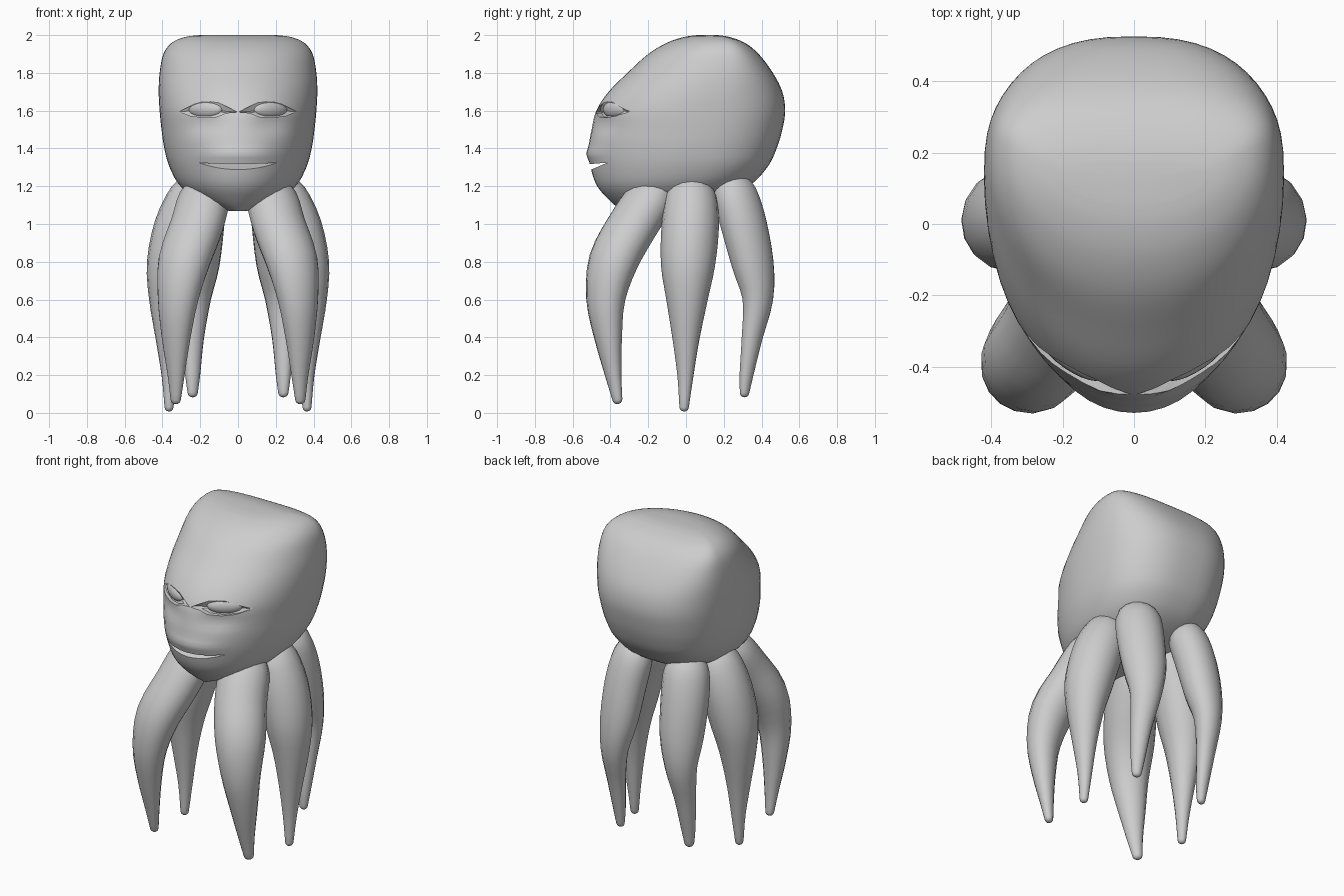
import bpy, bmesh, math
from mathutils import Vector

if "Cube" in bpy.data.objects:
    bpy.data.objects.remove(bpy.data.objects["Cube"])

grey = bpy.data.materials.new("plain grey")
grey.diffuse_color = (0.61, 0.61, 0.61, 1)
grey.use_nodes = True
grey.node_tree.nodes["Principled BSDF"].inputs["Base Color"].default_value = grey.diffuse_color


def smooth(ob, angle=40):
    bpy.ops.object.select_all(action='DESELECT')
    ob.select_set(True)
    bpy.context.view_layer.objects.active = ob
    bpy.ops.object.shade_smooth_by_angle(angle=math.radians(angle))


def finish(name, bm, angle=40):
    bmesh.ops.recalc_face_normals(bm, faces=bm.faces)
    mesh = bpy.data.meshes.new(name)
    bm.to_mesh(mesh)
    bm.free()
    mesh.materials.append(grey)
    ob = bpy.data.objects.new(name, mesh)
    bpy.context.collection.objects.link(ob)
    smooth(ob, angle)
    return ob


def spline(rows, steps):
    """Catmull-Rom interpolation of every column in a table."""
    out = []
    n = len(rows)
    for i in range(n - 1):
        a, b, c, d = (rows[max(i - 1, 0)], rows[i], rows[i + 1], rows[min(i + 2, n - 1)])
        for k in range(steps):
            t = k / steps
            out.append([0.5 * (2 * q + (r - p) * t + (2 * p - 5 * q + 4 * r - s) * t * t
                               + (3 * q - p - 3 * r + s) * t ** 3)
                        for p, q, r, s in zip(a, b, c, d)])
    out.append(list(rows[-1]))
    return out


def loft(rings):
    """Skin closed rings of points and cap both ends."""
    bm = bmesh.new()
    loops = [[bm.verts.new(p) for p in ring] for ring in rings]
    n = len(loops[0])
    for lo, hi in zip(loops, loops[1:]):
        for i in range(n):
            j = (i + 1) % n
            bm.faces.new((lo[i], lo[j], hi[j], hi[i]))
    for ring in (loops[0], loops[-1]):
        centre = bm.verts.new(sum((v.co for v in ring), Vector()) / n)
        for i in range(n):
            bm.faces.new((ring[i], ring[(i + 1) % n], centre))
    return bm


def spow(v, e):
    return math.copysign(abs(v) ** e, v)


# Head: height, front y, back y, half width, front squareness, back squareness,
# and how far back the widest point lies
levels = [
    (1.07, -0.34, -0.14, 0.05, 2.0, 2.2, 0.55),
    (1.12, -0.40, 0.14, 0.20, 2.0, 2.3, 0.55),
    (1.20, -0.47, 0.33, 0.305, 2.0, 2.4, 0.56),
    (1.30, -0.505, 0.43, 0.362, 2.0, 2.5, 0.58),
    (1.40, -0.515, 0.48, 0.39, 2.0, 2.5, 0.58),
    (1.50, -0.50, 0.51, 0.405, 2.05, 2.5, 0.58),
    (1.60, -0.475, 0.525, 0.415, 2.1, 2.5, 0.58),
    (1.70, -0.41, 0.51, 0.42, 2.05, 2.5, 0.59),
    (1.80, -0.31, 0.46, 0.415, 2.0, 2.7, 0.61),
    (1.90, -0.20, 0.385, 0.395, 2.0, 3.0, 0.65),
    (1.96, -0.10, 0.31, 0.35, 2.0, 3.3, 0.70),
    (1.99, -0.01, 0.23, 0.28, 2.0, 3.5, 0.74),
    (2.00, 0.06, 0.17, 0.20, 2.0, 3.5, 0.75),
]
SEG = 56
rings = []
for z, front, back, half, sq_front, sq_back, widest in spline(levels, 4):
    mid = front + (back - front) * widest
    ring = []
    for i in range(SEG):
        a = 2 * math.pi * i / SEG
        c, s = math.cos(a), math.sin(a)
        e = 2 / (sq_front if s < 0 else sq_back)
        x = half * spow(c, e)
        y = mid + spow(s, e) * ((mid - front) if s < 0 else (back - mid))
        # full upper lip, and a hollow beneath the brow
        if s < 0:
            y -= 0.014 * math.exp(-((z - 1.37) / 0.03) ** 2 - (x / 0.19) ** 4)
            y += 0.02 * math.exp(-((z - 1.53) / 0.05) ** 2 - ((abs(x) - 0.17) / 0.09) ** 2)
        ring.append((x, y, z))
    rings.append(ring)
head = finish("head", loft(rings))


def cut(cutter):
    cutter.hide_render = True
    mod = head.modifiers.new("cut", 'BOOLEAN')
    mod.operation = 'DIFFERENCE'
    mod.solver = 'EXACT'
    mod.object = cutter
    bpy.ops.object.select_all(action='DESELECT')
    head.select_set(True)
    bpy.context.view_layer.objects.active = head
    bpy.ops.object.modifier_apply(modifier=mod.name)
    bpy.data.objects.remove(cutter, do_unlink=True)


# Mouth: wedge-shaped slot
wedge = [(-0.62, 1.308), (-0.415, 1.325), (-0.62, 1.238)]
cut(finish("mouth_cutter", loft([[(x, y, z) for y, z in wedge] for x in (-0.225, 0.225)])))

# Eyes: slanted almond sockets meeting at the nose, with eyeballs set inside
almond = [(0.004, 1.592), (0.06, 1.622), (0.11, 1.645), (0.17, 1.652), (0.23, 1.635),
          (0.31, 1.595), (0.25, 1.572), (0.18, 1.563), (0.11, 1.568), (0.06, 1.588)]
for side, label in ((-1, "left"), (1, "right")):
    near = [(side * x, -0.65, z) for x, z in almond]
    far = [(side * x, -0.455 + 1.68 * x * x, z) for x, z in almond]
    cut(finish("socket_cutter", loft([near, far])))
    bm = bmesh.new()
    bmesh.ops.create_uvsphere(bm, u_segments=24, v_segments=14, radius=1)
    for v in bm.verts:
        x, y, z = v.co
        v.co = (side * (0.172 + 0.09 * x), -0.372 + 0.045 * y + 0.05 * x, 1.607 + 0.049 * z)
    finish(label + "_eye", bm)
smooth(head, 35)

# Tentacles: centre line x, y, z and radius, mirrored to both sides
paths = {
    "front": [(0.15, -0.125, 1.205, 0.085), (0.18, -0.19, 1.13, 0.128), (0.222, -0.29, 0.98, 0.134),
              (0.286, -0.385, 0.80, 0.13), (0.318, -0.425, 0.60, 0.102), (0.328, -0.412, 0.40, 0.073),
              (0.328, -0.385, 0.20, 0.043), (0.33, -0.363, 0.07, 0.026)],
    "side": [(0.19, 0.03, 1.21, 0.09), (0.235, 0.028, 1.14, 0.137), (0.30, 0.022, 0.98, 0.152),
             (0.348, 0.01, 0.78, 0.143), (0.367, 0.005, 0.60, 0.11), (0.368, 0, 0.40, 0.073),
             (0.364, -0.003, 0.20, 0.043), (0.365, -0.01, 0.03, 0.025)],
    "back": [(0.165, 0.235, 1.225, 0.085), (0.185, 0.26, 1.155, 0.118), (0.205, 0.305, 1.0, 0.124),
             (0.218, 0.355, 0.78, 0.112), (0.232, 0.38, 0.60, 0.082), (0.24, 0.35, 0.40, 0.056),
             (0.24, 0.32, 0.20, 0.037), (0.24, 0.31, 0.105, 0.025)],
}


def tentacle(name, path, side, wide):
    pts = spline(path, 3)
    centres = [Vector((side * p[0], p[1], p[2])) for p in pts]
    radii = [p[3] for p in pts]
    # broad direction runs around the body
    around = Vector((-pts[9][1], side * pts[9][0], 0)).normalized()
    # domed ends
    for end, nxt in ((0, 1), (-1, -2)):
        base, r = centres[end].copy(), radii[end]
        out = (base - centres[nxt]).normalized()
        for f in (0.5, 0.85, 0.98):
            pos = 0 if end == 0 else len(centres)
            centres.insert(pos, base + out * r * f * 0.9)
            radii.insert(pos, r * math.sqrt(1 - f * f))
    rings = []
    for i, (c, r) in enumerate(zip(centres, radii)):
        tan = (centres[min(i + 1, len(centres) - 1)] - centres[max(i - 1, 0)]).normalized()
        w = tan.cross(around).normalized()
        u = w.cross(tan)
        rings.append([c + r * (wide * math.cos(a) * u + 0.95 * math.sin(a) * w)
                      for a in (2 * math.pi * k / 16 for k in range(16))])
    finish(name, loft(rings), 60)


for place, path in paths.items():
    for side, label in ((-1, "left"), (1, "right")):
        tentacle(f"{place}_{label}_tentacle", path, side, 1.0 if place == "side" else 1.12)
